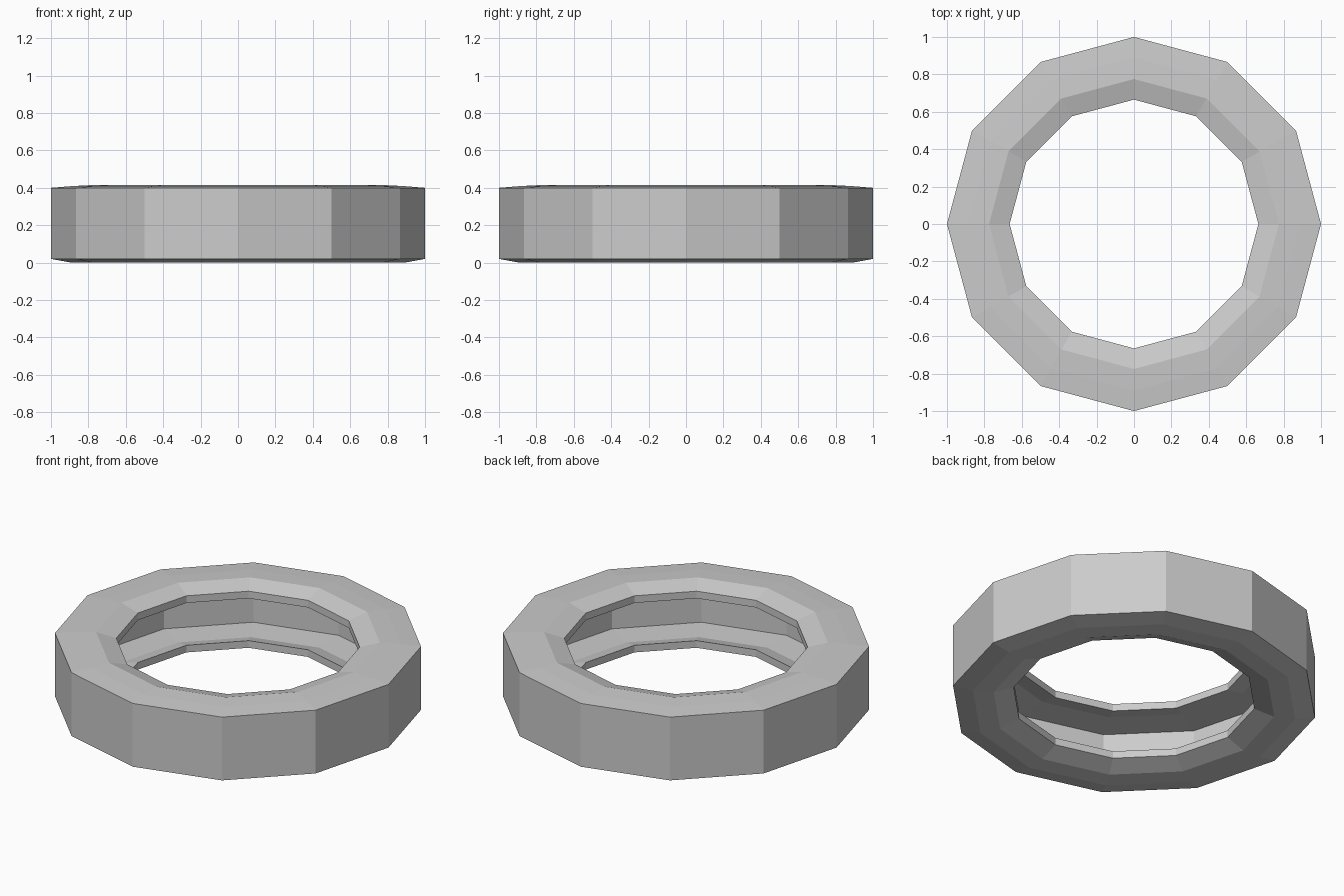
import bpy, bmesh
from math import sin, cos, pi

if "Cube" in bpy.data.objects:
    bpy.data.objects.remove(bpy.data.objects["Cube"])

SIDES = 12

# closed hollow cross-section as (radius, height)
profile = [
    (1.00, 0.02), (1.00, 0.40),                              # tread
    (0.89, 0.409), (0.775, 0.415), (0.665, 0.383),           # upper sidewall
    (0.665, 0.340), (0.775, 0.362), (0.955, 0.355),          # upper lip and inside
    (0.955, 0.062), (0.775, 0.056), (0.665, 0.086),          # inner wall, lower inside
    (0.665, 0.043), (0.775, 0.002), (0.89, 0.0),             # lower lip and sidewall
]

# spin the profile into a faceted ring
bm = bmesh.new()
rings = []
for i in range(SIDES):
    a = 2 * pi * i / SIDES
    rings.append([bm.verts.new((r * cos(a), r * sin(a), z)) for r, z in profile])
n = len(profile)
for i in range(SIDES):
    p, q = rings[i], rings[(i + 1) % SIDES]
    for j in range(n):
        k = (j + 1) % n
        bm.faces.new((p[j], q[j], q[k], p[k]))
bmesh.ops.recalc_face_normals(bm, faces=bm.faces)

mesh = bpy.data.meshes.new("tire")
bm.to_mesh(mesh)
bm.free()
bpy.context.collection.objects.link(bpy.data.objects.new("tire", mesh))
